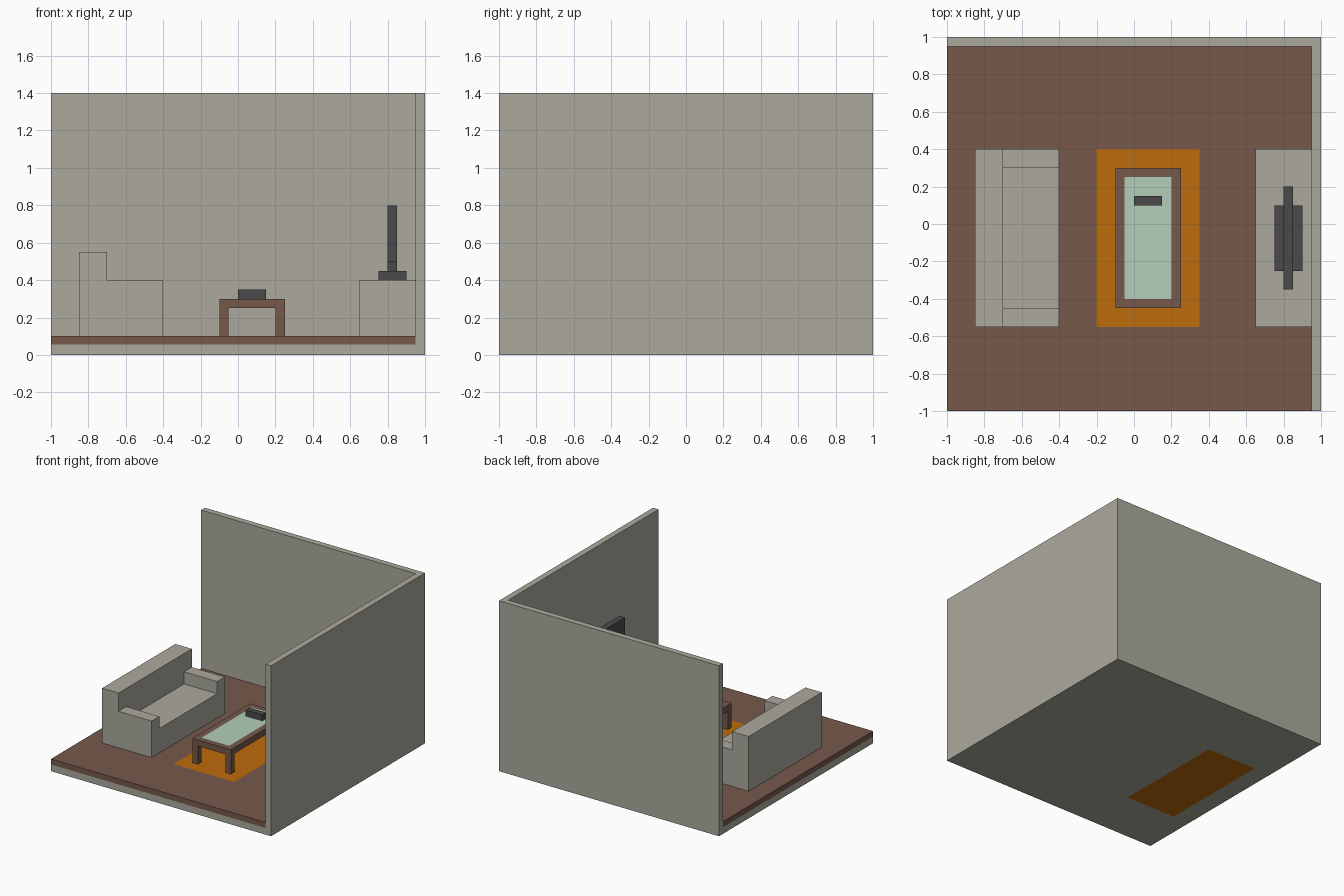
import bpy, bmesh

if "Cube" in bpy.data.objects:
    bpy.data.objects.remove(bpy.data.objects["Cube"])


def mat(name, rgb):
    m = bpy.data.materials.new(name)
    lin = [((c / 255 + 0.055) / 1.055) ** 2.4 for c in rgb]
    m.diffuse_color = (*lin, 1)
    m.use_nodes = True
    m.node_tree.nodes["Principled BSDF"].inputs["Base Color"].default_value = m.diffuse_color
    return m


GREY = mat("warm grey", (172, 170, 157))
WOOD = mat("brown wood", (118, 89, 75))
ORANGE = mat("orange rug", (190, 108, 12))
GLASS = mat("pale green glass", (181, 206, 185))
DARK = mat("charcoal", (74, 74, 74))


def build(name, boxes, material, paint=None):
    """Boxes are (x0, x1, y0, y1, z0, z1).
    paint = (material, x0, x1, y0, y1, heights) colours a cut rectangle."""
    bm = bmesh.new()
    for x0, x1, y0, y1, z0, z1 in boxes:
        vs = bmesh.ops.create_cube(bm, size=1)["verts"]
        for v in vs:
            v.co = (x1 if v.co.x > 0 else x0,
                    y1 if v.co.y > 0 else y0,
                    z1 if v.co.z > 0 else z0)
    if paint:
        pm, px0, px1, py0, py1, heights = paint
        for co, no in (((px0, 0, 0), (1, 0, 0)), ((px1, 0, 0), (1, 0, 0)),
                       ((0, py0, 0), (0, 1, 0)), ((0, py1, 0), (0, 1, 0))):
            bmesh.ops.bisect_plane(bm, geom=bm.verts[:] + bm.edges[:] + bm.faces[:],
                                   plane_co=co, plane_no=no)
        for f in bm.faces:
            c = f.calc_center_median()
            if (px0 < c.x < px1 and py0 < c.y < py1 and abs(f.normal.z) > 0.9
                    and any(abs(c.z - h) < 0.001 for h in heights)):
                f.material_index = 1
    me = bpy.data.meshes.new(name)
    bm.to_mesh(me)
    bm.free()
    me.materials.append(material)
    if paint:
        me.materials.append(paint[0])
    ob = bpy.data.objects.new(name, me)
    bpy.context.collection.objects.link(ob)
    return ob


# Room shell: base slab with orange patch underneath, wood floor with rug, walls
build("base_slab", [(-1, 0.95, -1, 0.95, 0, 0.055)], GREY,
      (ORANGE, -0.85, -0.4, -0.55, 0.4, [0]))
build("wood_floor", [(-1, 0.95, -1, 0.95, 0.055, 0.1)], WOOD,
      (ORANGE, -0.2, 0.35, -0.55, 0.4, [0.1]))
build("back_wall", [(-1, 0.95, 0.95, 1, 0, 1.4)], GREY)
build("right_wall", [(0.95, 1, -1, 1, 0, 1.4)], GREY)

# Sofa
build("sofa_back", [(-0.85, -0.7, -0.55, 0.4, 0.1, 0.55)], GREY)
build("sofa_seat", [(-0.7, -0.4, -0.45, 0.3, 0.1, 0.3)], GREY)
for side, y in (("front", -0.55), ("rear", 0.3)):
    build(side + "_sofa_arm", [(-0.7, -0.4, y, y + 0.1, 0.1, 0.4)], GREY)

# Coffee table with glass top, four legs and a small box on it
build("table_top", [(-0.1, 0.25, -0.45, 0.3, 0.25, 0.3)], WOOD,
      (GLASS, -0.05, 0.2, -0.4, 0.25, [0.25, 0.3]))
build("table_legs", [(x, x + 0.05, y, y + 0.05, 0.1, 0.25)
                     for x in (-0.1, 0.2) for y in (-0.45, 0.25)], WOOD)
build("table_box", [(0, 0.15, 0.1, 0.15, 0.3, 0.35)], DARK)

# Television on its cabinet
build("cabinet", [(0.65, 0.95, -0.55, 0.4, 0.1, 0.4)], GREY)
build("television_foot", [(0.75, 0.9, -0.25, 0.1, 0.4, 0.45)], DARK)
build("television_neck", [(0.8, 0.85, -0.15, 0, 0.45, 0.5)], DARK)
build("television_screen", [(0.8, 0.85, -0.35, 0.2, 0.5, 0.8)], DARK)
